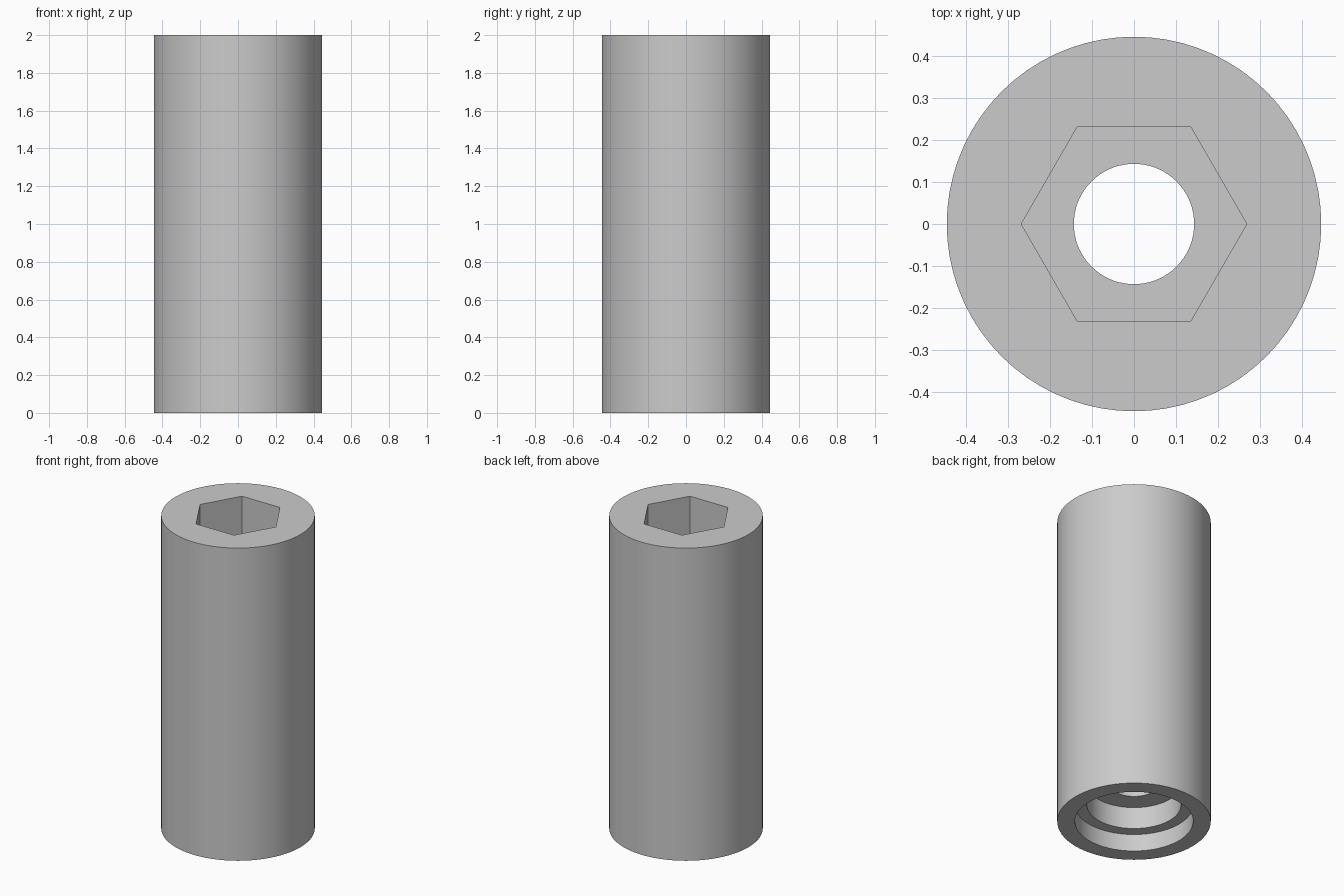
import bpy
import bmesh
from math import cos, pi, radians, tau

cube = bpy.data.objects.get("Cube")
if cube:
    bpy.data.objects.remove(cube, do_unlink=True)

SEGMENTS = 72  # multiple of six, so the socket corners fall on vertices


def round_radius(radius):
    return lambda angle: radius


def hex_radius(corner):
    # distance to a hexagon's edge, with corners on the x axis
    return lambda angle: corner * cos(pi / 6) / cos(angle % (pi / 3) - pi / 6)


def add_ring(bm, radius_at, z):
    ring = []
    for i in range(SEGMENTS):
        angle = tau * i / SEGMENTS
        r = radius_at(angle)
        ring.append(bm.verts.new((r * cos(angle), r * cos(angle - pi / 2), z)))
    return ring


# Closed section: outer wall, hex socket, through hole, stepped counterbore
outer, socket, hole = round_radius(0.445), hex_radius(0.268), round_radius(0.143)
bore, recess = round_radius(0.273), round_radius(0.343)
section = [
    (outer, 0), (outer, 2),
    (socket, 2), (socket, 1.5),
    (hole, 1.5), (hole, 0.25),
    (bore, 0.25), (bore, 0.11),
    (recess, 0.11), (recess, 0),
]

bm = bmesh.new()
rings = [add_ring(bm, shape, z) for shape, z in section]
for a, b in zip(rings, rings[1:] + rings[:1]):
    for i in range(SEGMENTS):
        j = (i + 1) % SEGMENTS
        bm.faces.new((a[i], a[j], b[j], b[i]))
bmesh.ops.recalc_face_normals(bm, faces=bm.faces)

mesh = bpy.data.meshes.new("socket_sleeve")
bm.to_mesh(mesh)
bm.free()
sleeve = bpy.data.objects.new("socket_sleeve", mesh)
bpy.context.collection.objects.link(sleeve)

# Plain grey finish
grey = bpy.data.materials.new("plain_grey")
grey.use_nodes = True
grey.diffuse_color = (0.6, 0.6, 0.6, 1)
grey.node_tree.nodes["Principled BSDF"].inputs["Base Color"].default_value = (0.6, 0.6, 0.6, 1)
mesh.materials.append(grey)

# Smooth round walls, crisp rims and socket corners
bpy.ops.object.select_all(action="DESELECT")
sleeve.select_set(True)
bpy.context.view_layer.objects.active = sleeve
bpy.ops.object.shade_smooth_by_angle(angle=radians(30))
